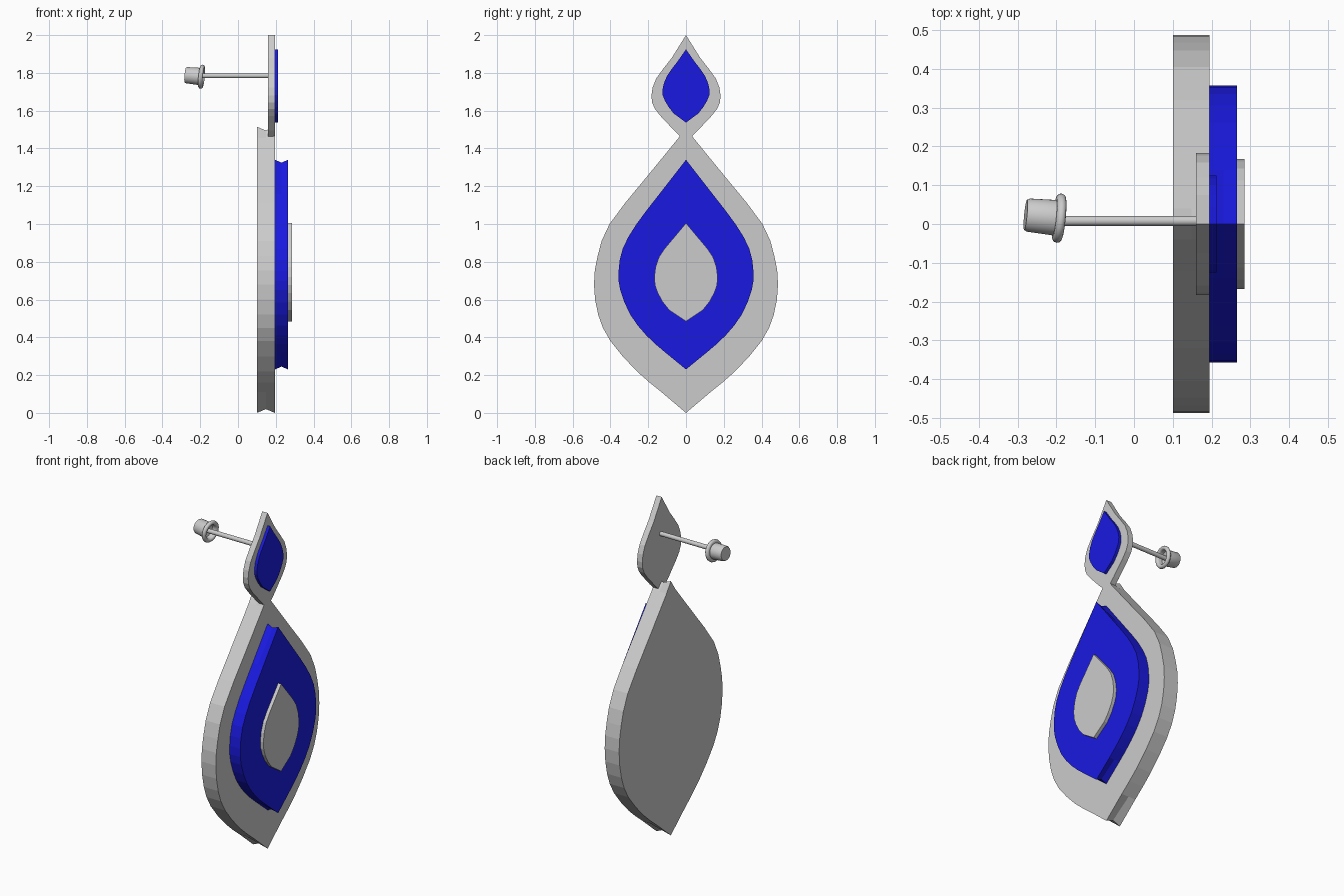
import bpy, bmesh, math
from mathutils import Vector

if "Cube" in bpy.data.objects:
    bpy.data.objects.remove(bpy.data.objects["Cube"])

blue = bpy.data.materials.new("blue_enamel")
blue.diffuse_color = (0.01, 0.01, 0.75, 1)
blue.use_nodes = True
blue.node_tree.nodes["Principled BSDF"].inputs["Base Color"].default_value = blue.diffuse_color


def finish(bm, name, mat=None, smooth=False):
    bmesh.ops.recalc_face_normals(bm, faces=bm.faces)
    me = bpy.data.meshes.new(name)
    bm.to_mesh(me)
    bm.free()
    ob = bpy.data.objects.new(name, me)
    bpy.context.collection.objects.link(ob)
    if mat:
        me.materials.append(mat)
    if smooth:
        bpy.context.view_layer.objects.active = ob
        ob.select_set(True)
        bpy.ops.object.shade_smooth_by_angle(angle=math.radians(40))
        ob.select_set(False)
    return ob


def refine(pts):
    # insert a spline midpoint between neighbouring profile points
    p = [Vector(q) for q in pts]
    out = [p[0]]
    for i in range(len(p) - 1):
        b, c = p[i], p[i + 1]
        if 0 < i < len(p) - 2:
            out.append((9 * (b + c) - p[i - 1] - p[i + 2]) / 16)
        out.append(c)
    return out


def drop(name, half, x0, x1, mat=None, notch=0.0):
    # half: (half width, z) from bottom tip to top tip, mirrored in y
    h = refine(half)
    outline = h + [Vector((-q.x, q.y)) for q in h[-2:0:-1]]
    top = len(h) - 1
    bm = bmesh.new()
    rings = []
    for x in (x0, (x0 + x1) / 2, x1) if notch else (x0, x1):
        mid = notch if x not in (x0, x1) else 0
        rings.append([bm.verts.new((x, q.x, q.y + (mid if i == 0 else -mid if i == top else 0)))
                      for i, q in enumerate(outline)])
    n = len(outline)
    for a, b in zip(rings, rings[1:]):
        for i in range(n):
            bm.faces.new((a[i], a[(i + 1) % n], b[(i + 1) % n], b[i]))
    bm.faces.new(rings[0])
    bm.faces.new(rings[-1])
    return finish(bm, name, mat)


def lathe(name, prof, origin, axis, seg=24):
    # prof: (radius, distance along axis)
    rot = Vector((0, 0, 1)).rotation_difference(Vector(axis))
    bm = bmesh.new()
    rings = []
    for r, d in prof:
        ring = []
        for k in range(seg):
            t = math.tau * k / seg
            v = Vector((r * math.cos(t), r * math.sin(t), d))
            ring.append(bm.verts.new(rot @ v + Vector(origin)))
        rings.append(ring)
    for a, b in zip(rings, rings[1:]):
        for k in range(seg):
            bm.faces.new((a[k], a[(k + 1) % seg], b[(k + 1) % seg], b[k]))
    bm.faces.new(rings[0])
    bm.faces.new(rings[-1])
    return finish(bm, name, smooth=True)


# large hanging drop, three layers
drop("large_drop_plate", [(0, 0), (.13, .11), (.26, .22), (.40, .38), (.465, .52), (.487, .68),
                          (.468, .83), (.405, 1.0), (.22, 1.235), (.04, 1.455), (0, 1.515)],
     .10, .195, notch=.02)
drop("large_drop_inlay", [(0, .23), (.11, .32), (.21, .41), (.295, .52), (.348, .65), (.357, .75),
                          (.335, .87), (.262, 1.0), (.14, 1.16), (0, 1.34)],
     .195, .265, blue, .015)
drop("large_drop_centre", [(0, .485), (.09, .545), (.15, .635), (.168, .72), (.143, .825),
                           (.075, .915), (0, 1.005)], .265, .285)

# small upper drop, two layers
drop("small_drop_plate", [(0, 1.46), (.03, 1.463), (.1, 1.535), (.165, 1.61), (.183, 1.68),
                          (.158, 1.77), (.075, 1.88), (0, 2.0)], .16, .195)
drop("small_drop_inlay", [(0, 1.537), (.065, 1.585), (.113, 1.655), (.125, 1.71), (.1, 1.785),
                          (.045, 1.86), (0, 1.925)], .195, .212, blue)

# ear post
lathe("ear_post", [(.013, 0), (.013, .39)], (-.225, .008, 1.785), (1, 0, 0), 16)

# clutch: rounded rim, hollow front and cup, slightly tilted
c = Vector((-.193, .015, 1.78))
axis = (-1, .1, .1)
rim = [(.052 + .012 * math.cos(a), .012 * math.sin(a))
       for a in [math.radians(-180 + 30 * k) for k in range(10)]]
lathe("clutch", [(.014, .03), (.04, .02)] + rim +
      [(.046, .012), (.043, .08), (.039, .087)], c, axis)
